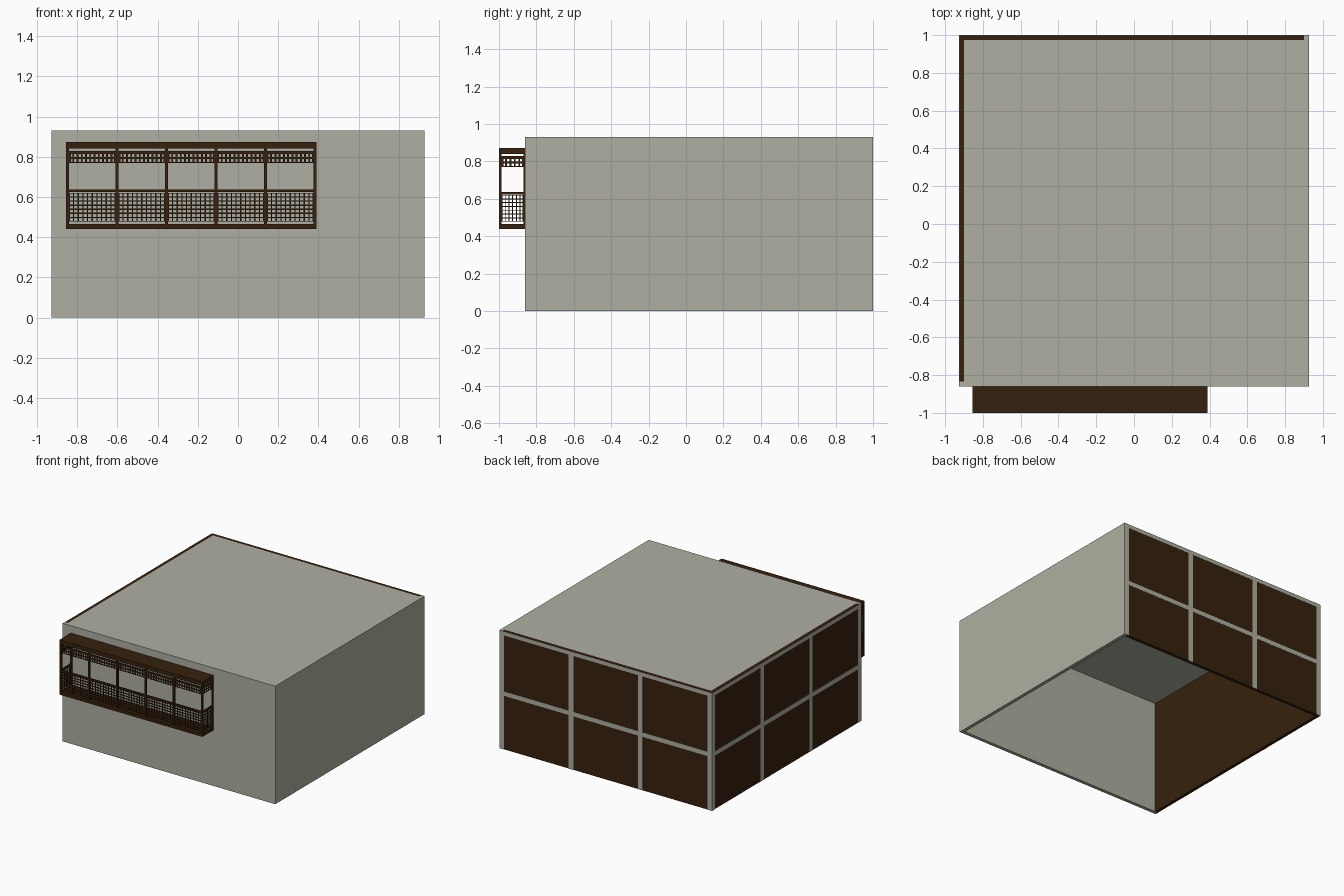
import bpy, bmesh

if "Cube" in bpy.data.objects:
    bpy.data.objects.remove(bpy.data.objects["Cube"])

def material(name, rgb):
    m = bpy.data.materials.new(name)
    m.diffuse_color = (*rgb, 1)
    m.use_nodes = True
    m.node_tree.nodes["Principled BSDF"].inputs["Base Color"].default_value = m.diffuse_color
    return m

PLASTER = material("pale_plaster", (0.43, 0.43, 0.36))
WOOD = material("dark_wood", (0.037, 0.015, 0.0044))

def boxes(name, mat, spans):
    """One object made of boxes given as (x0, x1, y0, y1, z0, z1)."""
    bm = bmesh.new()
    for x0, x1, y0, y1, z0, z1 in spans:
        r = bmesh.ops.create_cube(bm, size=1)
        for v in r["verts"]:
            v.co = ((x0 + x1) / 2 + v.co.x * (x1 - x0),
                    (y0 + y1) / 2 + v.co.y * (y1 - y0),
                    (z0 + z1) / 2 + v.co.z * (z1 - z0))
    me = bpy.data.meshes.new(name)
    bm.to_mesh(me)
    bm.free()
    me.materials.append(mat)
    ob = bpy.data.objects.new(name, me)
    bpy.context.collection.objects.link(ob)
    return ob

# House shell: plaster front, right wall and roof; open underneath
X, Y0, Y1, H, T, E = 0.927, -0.86, 1.0, 0.93, 0.027, 0.002
boxes("front_wall", PLASTER, [(-X, X, Y0, Y0 + T, 0, H)])
boxes("right_wall", PLASTER, [(X - T, X, Y0 + T, Y1, 0, H)])
boxes("roof", PLASTER, [(-X + T, X - T, Y0 + T, Y1 - T, H - T, H)])

# Dark wooden back and left walls
boxes("back_wall", WOOD, [(-X + E, X - T, Y1 - T, Y1 - E, 0, H)])
boxes("left_wall", WOOD, [(-X + E, -X + T, Y0 + T, Y1 - T, 0, H)])

# Thin plaster framing, three panels by two, on the wooden walls
B = 0.04
zs = [(H - 0.032, H - 0.002), (0.422, 0.457)]
back, left = [], []
for i in range(4):
    x = -X + i * (2 * X - B) / 3
    back.append((x, x + B, Y1 - 0.006, Y1, 0, H - 0.002))
    y = Y0 + i * (Y1 - Y0 - B) / 3
    left.append((-X, -X + 0.006, y, y + B, 0, H - 0.002))
for z0, z1 in zs:
    back.append((-X, X, Y1 - 0.006, Y1 - 0.0003, z0, z1))
    left.append((-X, -X + 0.006, Y0, Y1, z0, z1))
boxes("back_framing", PLASTER, back)
boxes("left_framing", PLASTER, left)

# Balcony slabs and canopy
BX0, BX1, BY = -0.855, 0.39, -1.0
boxes("balcony_floor", WOOD, [(BX0, BX1, BY, Y0, 0.44, 0.465)])
boxes("balcony_canopy", WOOD, [(BX0, BX1, BY, Y0, 0.84, 0.873)])

# Posts
P = 0.014
step = (BX1 - BX0 - P) / 5
posts = [(BX0 + i * step, BX0 + i * step + P, BY, BY + P, 0.465, 0.84) for i in range(6)]
posts += [(x, x + P, Y0 - 0.008, Y0, 0.465, 0.84) for x in (BX0, BX1 - P)]
boxes("balcony_posts", WOOD, posts)

# Handrail and top beam run round the three open sides
def around(z0, z1, w=0.012):
    return [(BX0, BX1, BY + 0.001, BY + w, z0, z1),
            (BX0 + 0.001, BX0 + w, BY + w, Y0, z0, z1),
            (BX1 - w, BX1 - 0.001, BY + w, Y0, z0, z1)]

boxes("balcony_handrail", WOOD, around(0.624, 0.637))
boxes("balcony_top_beam", WOOD, around(0.815, 0.828))

# Lattice: grid of thin bars with a slim surrounding frame
def lattice(a0, a1, z0, z1, cols, rows, w, place):
    out = []
    for i in range(cols + 1):
        t = w * (2 if i in (0, cols) else 1)
        a = a0 + (a1 - a0) * i / cols
        out.append(place(max(a - t / 2, a0), min(a + t / 2, a1), z0, z1, 0.001))
    for j in range(rows + 1):
        z = z0 + (z1 - z0) * j / rows
        out.append(place(a0, a1, max(z - w / 2, z0), min(z + w / 2, z1), 0))
    return out

def on_front(a, b, z0, z1, d):
    return (a, b, BY + 0.004 + d, BY + 0.009 - d, z0, z1)

def on_side(x):
    return lambda a, b, z0, z1, d: (x - 0.0025 + d, x + 0.0025 - d, a, b, z0, z1)

lower, upper = [], []
for i in range(5):
    a, b = BX0 + i * step + P, BX0 + (i + 1) * step
    lower += lattice(a, b, 0.478, 0.62, 10, 7, 0.006, on_front)
    upper += lattice(a, b, 0.77, 0.818, 11, 2, 0.009, on_front)
for x in (BX0 + 0.007, BX1 - 0.007):
    lower += lattice(BY + P, Y0 - 0.008, 0.478, 0.62, 6, 7, 0.005, on_side(x))
    upper += lattice(BY + P, Y0 - 0.008, 0.77, 0.818, 5, 2, 0.009, on_side(x))
boxes("balustrade_lattice", WOOD, lower)
boxes("canopy_lattice", WOOD, upper)
